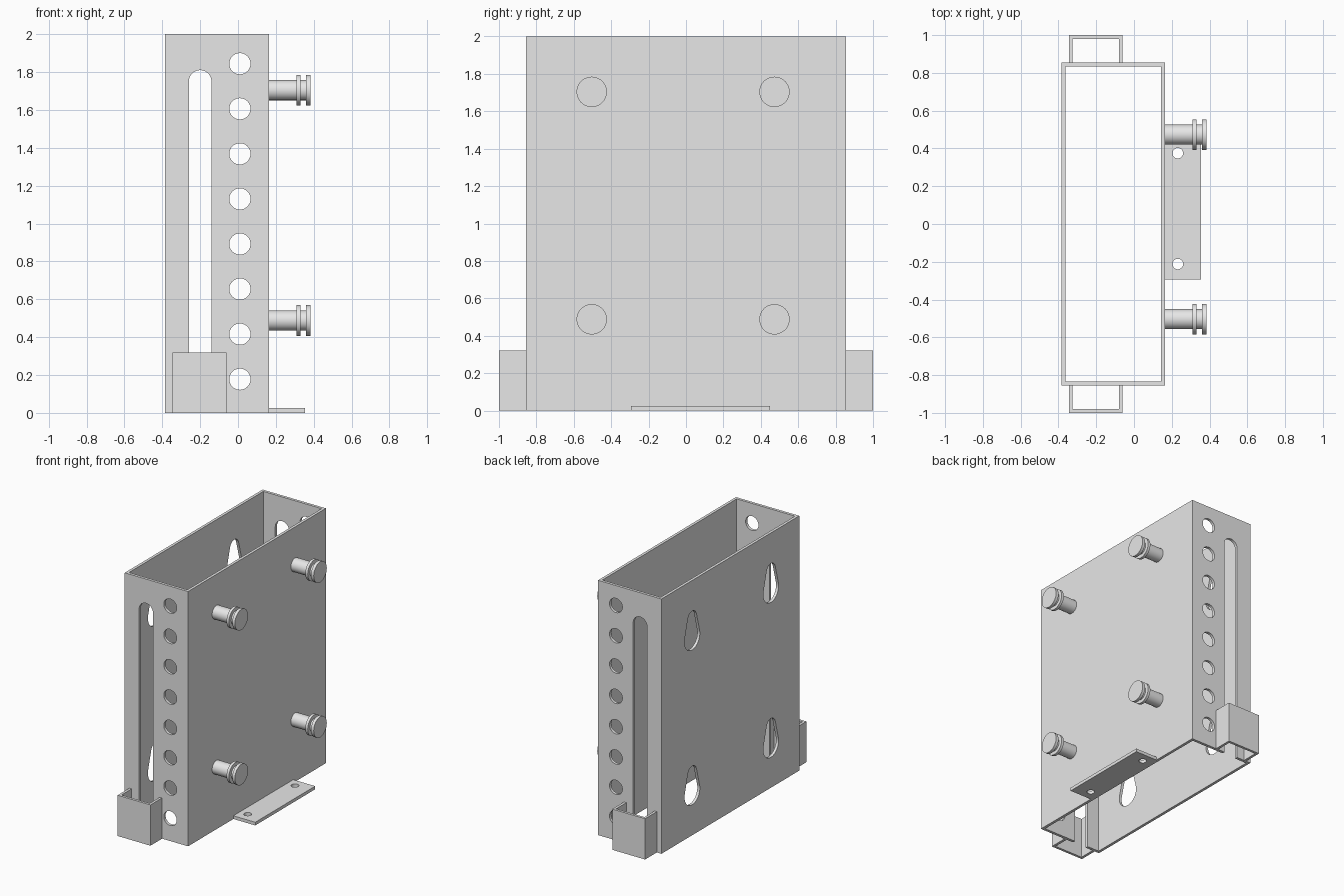
import bpy, bmesh
from math import sin, cos, pi, asin

cube = bpy.data.objects.get("Cube")
if cube:
    bpy.data.objects.remove(cube, do_unlink=True)

# One plain grey metal
grey = bpy.data.materials.new("grey metal")
grey.use_nodes = True
COLOUR = (0.8, 0.8, 0.8, 1)
grey.diffuse_color = COLOUR
grey.node_tree.nodes["Principled BSDF"].inputs["Base Color"].default_value = COLOUR

PLACE = {
    "x": lambda a, b, d: (d, a, b),
    "y": lambda a, b, d: (a, d, b),
    "z": lambda a, b, d: (a, b, d),
}


def arc(cx, cy, r, start=0.0, end=2 * pi, steps=32, closed=False):
    n = steps if closed else steps - 1
    return [(cx + r * cos(start + (end - start) * i / n),
             cy + r * sin(start + (end - start) * i / n)) for i in range(steps)]


def circle(cx, cy, r):
    return arc(cx, cy, r, closed=True)


def rect(x0, y0, x1, y1):
    return [(x0, y0), (x1, y0), (x1, y1), (x0, y1)]


def add_prism(bm, loops, axis, lo, hi):
    """Fill an outline with its holes, then extrude it along an axis."""
    edges = []
    for loop in loops:
        vs = [bm.verts.new(PLACE[axis](a, b, lo)) for a, b in loop]
        edges += [bm.edges.new((vs[i - 1], vs[i])) for i in range(len(vs))]
    if len(loops) == 1:
        faces = [bm.faces.new(vs)]
    else:
        filled = bmesh.ops.triangle_fill(bm, edges=edges, use_beauty=True)
        faces = [g for g in filled["geom"] if isinstance(g, bmesh.types.BMFace)]
    out = bmesh.ops.extrude_face_region(bm, geom=faces, use_keep_orig=True)
    moved = [g for g in out["geom"] if isinstance(g, bmesh.types.BMVert)]
    bmesh.ops.translate(bm, verts=moved, vec=PLACE[axis](0, 0, hi - lo))


def finish(name, bm):
    bmesh.ops.recalc_face_normals(bm, faces=bm.faces)
    mesh = bpy.data.meshes.new(name)
    bm.to_mesh(mesh)
    bm.free()
    mesh.materials.append(grey)
    ob = bpy.data.objects.new(name, mesh)
    bpy.context.collection.objects.link(ob)
    return ob


def select(ob):
    bpy.ops.object.select_all(action="DESELECT")
    ob.select_set(True)
    bpy.context.view_layer.objects.active = ob


def smooth(ob):
    select(ob)
    bpy.ops.object.shade_smooth_by_angle(angle=pi / 6)


X0, X1, Y, H, T = -0.385, 0.165, 0.855, 2.0, 0.022
PEG_Y = (-0.504, 0.473)
PEG_Z = (0.488, 1.704)

# Open rectangular housing
bm = bmesh.new()
add_prism(bm, [rect(X0, -Y, X1, Y), rect(X0 + T, -Y + T, X1 - T, Y - T)], "z", 0, H)
housing = finish("housing", bm)

# Cutters: end slots, end holes and keyholes
bm = bmesh.new()
slot = [(-0.26, -0.1), (-0.14, -0.1)] + arc(-0.2, 1.75, 0.06, 0, pi, 20)
add_prism(bm, [slot], "y", -1, 1)
for i in range(8):
    add_prism(bm, [circle(0.01, 0.178 + 0.238 * i, 0.056)], "y", -1, 1)
small, big, drop = 0.055, 0.095, 0.154
lean = asin((big - small) / drop)
for y in PEG_Y:
    for z in PEG_Z:
        keyhole = (arc(y, z, small, lean, pi - lean, 16)
                   + arc(y, z - drop, big, pi - lean, 2 * pi + lean, 28))
        add_prism(bm, [keyhole], "x", X0 - 0.1, X0 + 0.1)
cutter = finish("cutter", bm)
cutter.hide_render = True

cut = housing.modifiers.new("openings", "BOOLEAN")
cut.operation = "DIFFERENCE"
cut.solver = "EXACT"
cut.object = cutter
select(housing)
bpy.ops.object.modifier_apply(modifier=cut.name)
bpy.data.objects.remove(cutter, do_unlink=True)
smooth(housing)

# U-shaped pockets at the foot of each end
for name, s in (("front_pocket", -1), ("back_pocket", 1)):
    outline = [(-0.345, Y), (-0.345, 1), (-0.06, 1), (-0.06, Y),
               (-0.08, Y), (-0.08, 0.98), (-0.325, 0.98), (-0.325, Y)]
    bm = bmesh.new()
    add_prism(bm, [[(x, s * y) for x, y in outline]], "z", 0, 0.32)
    finish(name, bm)

# Foot plate with two screw holes
bm = bmesh.new()
add_prism(bm, [rect(X1, -0.293, 0.355, 0.45),
               circle(0.232, 0.375, 0.028), circle(0.232, -0.212, 0.028)], "z", 0, 0.025)
smooth(finish("foot_plate", bm))

# Grooved pegs, turned around the x axis
SHAFT, HEAD = 0.053, 0.081
profile = [(X1, 0), (X1, SHAFT), (0.31, SHAFT), (0.31, HEAD), (0.331, HEAD),
           (0.331, SHAFT), (0.36, SHAFT), (0.36, HEAD), (0.383, HEAD), (0.383, 0)]
for row, z in zip(("lower", "upper"), PEG_Z):
    for side, y in zip(("front", "back"), PEG_Y):
        bm = bmesh.new()
        vs = [bm.verts.new((x, y + r, z)) for x, r in profile]
        es = [bm.edges.new(pair) for pair in zip(vs, vs[1:])]
        bmesh.ops.spin(bm, geom=vs + es, cent=(0, y, z), axis=(1, 0, 0),
                       angle=2 * pi, steps=40, use_merge=True)
        bmesh.ops.remove_doubles(bm, verts=bm.verts, dist=0.0001)
        smooth(finish(f"{row}_{side}_peg", bm))
